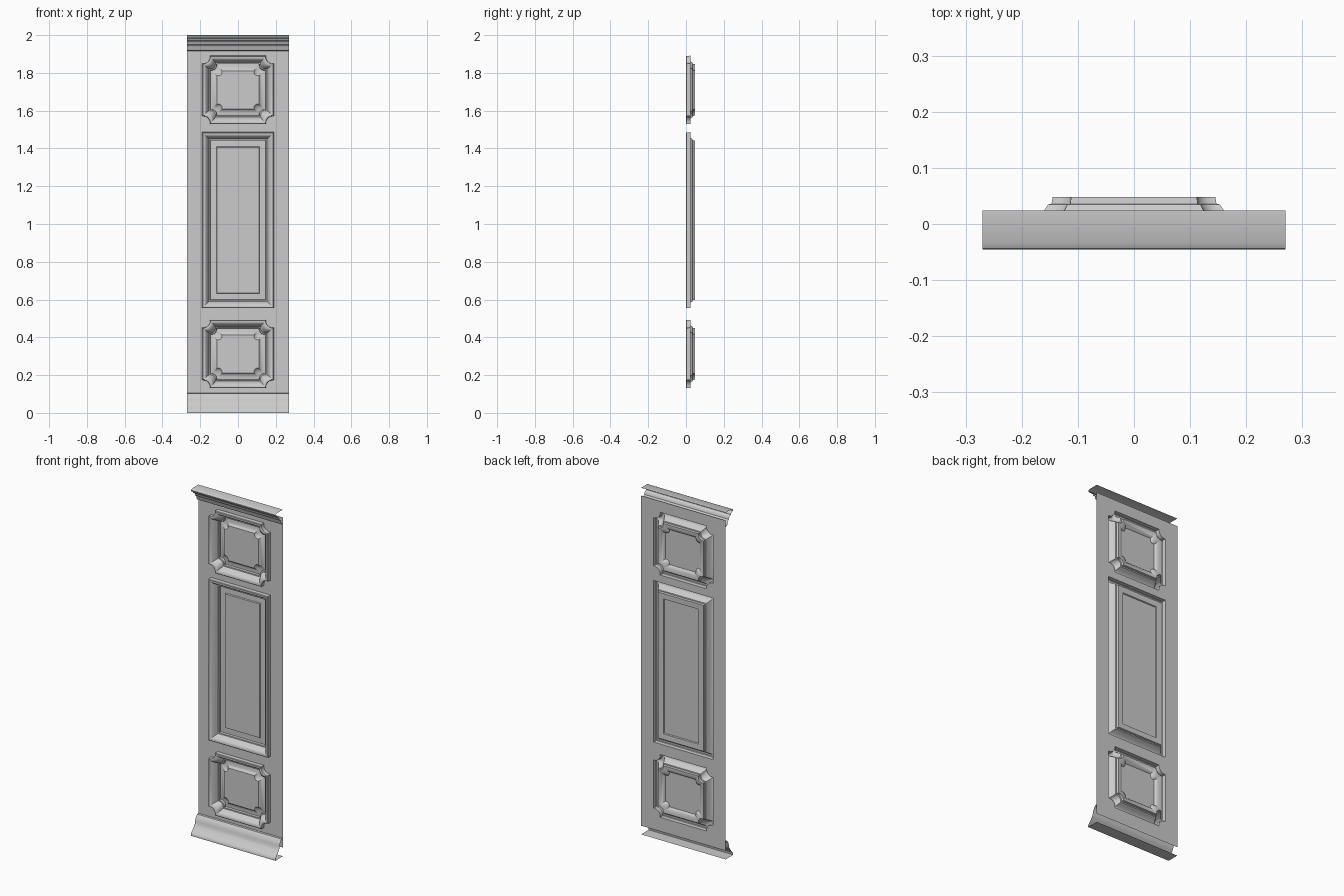
import bpy, bmesh, math

if "Cube" in bpy.data.objects:
    bpy.data.objects.remove(bpy.data.objects["Cube"])

W = 0.27          # half width
Z0, Z1 = 0.05, 1.955
BACK = 0.024      # y of the flat sheet


def finish(bm, name, angle=40):
    mesh = bpy.data.meshes.new(name)
    bm.to_mesh(mesh)
    bm.free()
    ob = bpy.data.objects.new(name, mesh)
    bpy.context.collection.objects.link(ob)
    bpy.ops.object.select_all(action='DESELECT')
    ob.select_set(True)
    bpy.context.view_layer.objects.active = ob
    bpy.ops.object.shade_smooth_by_angle(angle=math.radians(angle))
    return ob


def outline(hx, hz, notch):
    """Rectangle outline, optionally with scooped corners and small ears."""
    pts = []
    for k, (sx, sz) in enumerate([(1, 1), (-1, 1), (-1, -1), (1, -1)]):
        if not notch:
            pts.append((sx * hx, sz * hz))
            continue
        ear = 0.006
        r = notch - ear
        cx, cz = hx - ear, hz - ear
        corner = [(hx, hz - notch)]
        for i in range(7):
            a = math.pi / 2 * i / 6
            corner.append((cx - r * math.sin(a), cz - r * math.cos(a)))
        corner.append((hx - notch, hz))
        if k % 2:
            corner.reverse()
        pts += [(sx * x, sz * z) for x, z in corner]
    return pts


def relief(bm, zc, hx, hz, profile, notch):
    """Nested rings: raised frame, then recess; returns the outermost edges."""
    rings = []
    for inset, y in profile:
        n = notch - 0.2 * inset if notch else 0
        rings.append([bm.verts.new((x, y, zc + z))
                      for x, z in outline(hx - inset, hz - inset, n)])
    for a, b in zip(rings, rings[1:]):
        n = len(a)
        for i in range(n):
            j = (i + 1) % n
            bm.faces.new((a[i], a[j], b[j], b[i]))
    bm.faces.new(rings[-1])
    n = len(rings[0])
    return [bm.edges.get((rings[0][i], rings[0][(i + 1) % n])) for i in range(n)]


# Panelled sheet: two scooped-corner squares and one tall rectangle
frame = [(0, BACK), (0.001, 0.002), (0.004, 0.0), (0.012, 0.001),
         (0.022, 0.009), (0.030, 0.024), (0.037, 0.035), (0.043, 0.036),
         (0.045, 0.048)]
square_profile = frame + [(0.055, 0.047), (0.066, 0.043), (0.075, 0.037),
                          (0.080, 0.030)]
tall_profile = frame + [(0.077, 0.046), (0.080, 0.040)]
bm = bmesh.new()
edges = relief(bm, 1.71, 0.19, 0.181, square_profile, 0.042)
edges += relief(bm, 0.312, 0.19, 0.181, square_profile, 0.042)
edges += relief(bm, 1.02, 0.19, 0.466, tall_profile, 0)
rim = [bm.verts.new((x, BACK, z)) for x, z in
       [(-W, Z0), (W, Z0), (W, Z1), (-W, Z1)]]
edges += [bm.edges.new((rim[i], rim[(i + 1) % 4])) for i in range(4)]
bmesh.ops.triangle_fill(bm, edges=edges, use_beauty=True, normal=(0, -1, 0))
bmesh.ops.recalc_face_normals(bm, faces=bm.faces)
finish(bm, "wall_panel")


def moulding(name, profile):
    """Open (y, z) profile swept across the full width."""
    bm = bmesh.new()
    left = [bm.verts.new((-W, y, z)) for y, z in profile]
    right = [bm.verts.new((W, y, z)) for y, z in profile]
    for i in range(len(profile) - 1):
        bm.faces.new((left[i], left[i + 1], right[i + 1], right[i]))
    finish(bm, name)


# Crown moulding
moulding("crown_moulding", [
    (BACK, 1.917), (0.013, 1.919), (0.009, 1.926), (0.008, 1.938),
    (0.003, 1.946), (-0.006, 1.950), (-0.008, 1.960), (-0.014, 1.968),
    (-0.024, 1.971), (-0.026, 1.978), (-0.032, 1.984), (-0.042, 1.986),
    (-0.044, 1.994), (-0.033, 2.0), (BACK, 2.0)])

# Skirting moulding
moulding("base_moulding", [
    (BACK, 0.0), (-0.045, 0.0), (-0.045, 0.010), (-0.039, 0.018),
    (-0.029, 0.028), (-0.020, 0.038), (-0.013, 0.048), (-0.009, 0.054),
    (-0.006, 0.070), (-0.002, 0.084), (0.006, 0.096), (0.012, 0.103),
    (BACK, 0.104)])
